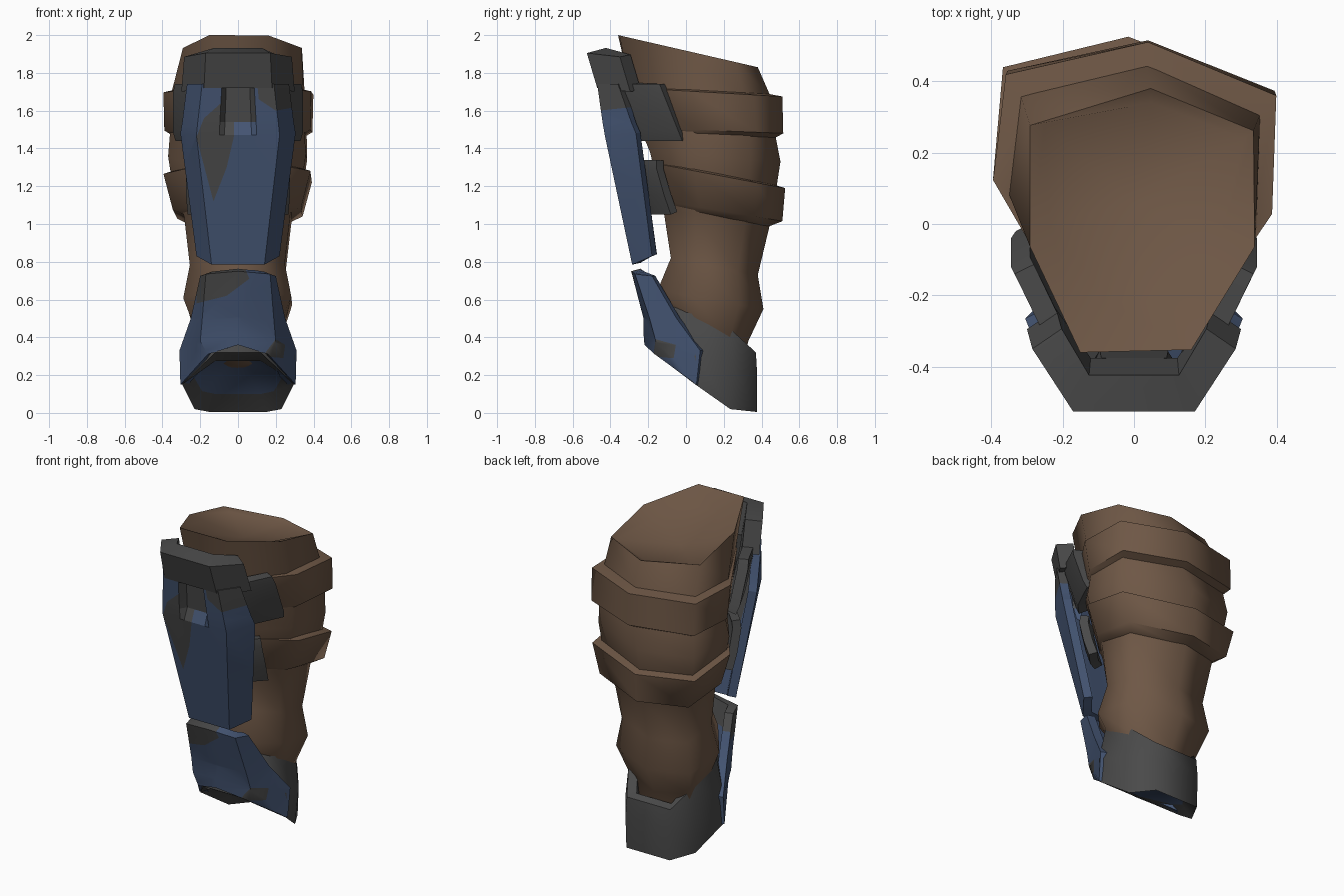
import bpy, bmesh, math
from mathutils import Vector

if "Cube" in bpy.data.objects:
    bpy.data.objects.remove(bpy.data.objects["Cube"])


def material(name, rgb):
    m = bpy.data.materials.new(name)
    m.diffuse_color = (*rgb, 1)
    m.use_nodes = True
    m.node_tree.nodes["Principled BSDF"].inputs["Base Color"].default_value = m.diffuse_color
    return m


BROWN = material("brown leather", (0.155, 0.095, 0.06))
BLUE = material("blue armour", (0.058, 0.09, 0.17))
GREY = material("dark grey", (0.068, 0.068, 0.068))


def finish(bm, name, mats, angle, thickness=0, soft_sides=False):
    if soft_sides:
        bmesh.ops.recalc_face_normals(bm, faces=bm.faces)
    me = bpy.data.meshes.new(name)
    bm.to_mesh(me)
    bm.free()
    ob = bpy.data.objects.new(name, me)
    bpy.context.collection.objects.link(ob)
    for m in mats:
        me.materials.append(m)
    bpy.ops.object.select_all(action='DESELECT')
    bpy.context.view_layer.objects.active = ob
    ob.select_set(True)
    if thickness:
        s = ob.modifiers.new("thickness", 'SOLIDIFY')
        s.thickness = thickness
        s.offset = -1
        s.use_even_offset = True
        bpy.ops.object.modifier_apply(modifier=s.name)
    bpy.ops.object.shade_smooth_by_angle(angle=math.radians(angle))
    if soft_sides:  # upright edges stay smooth around the limb
        for e in ob.data.edges:
            a, b = (ob.data.vertices[i].co for i in e.vertices)
            if abs(a.z - b.z) > .7 * (a - b).length:
                e.use_edge_sharp = False
    return ob


def loft(rings, closed=False, start=None, end=None):
    """Skin closed rings; optionally fan to end points or close into a torus."""
    bm = bmesh.new()
    vs = [[bm.verts.new(p) for p in r] for r in rings]
    n = len(vs[0])
    pairs = list(zip(vs, vs[1:])) + ([(vs[-1], vs[0])] if closed else [])
    for a, b in pairs:
        for i in range(n):
            j = (i + 1) % n
            bm.faces.new((a[i], b[i], b[j], a[j]))
    for ring, tip in ((vs[0], start), (vs[-1], end)):
        if tip:
            t = bm.verts.new(tip)
            for i in range(n):
                bm.faces.new((ring[i], ring[(i + 1) % n], t))
    return bm


def grid(rows):
    """Open sheet: rows run top to bottom, points left to right."""
    bm = bmesh.new()
    vs = [[bm.verts.new(p) for p in r] for r in rows]
    for a, b in zip(vs, vs[1:]):
        for i in range(len(a) - 1):
            bm.faces.new((a[i], b[i], b[i + 1], a[i + 1]))
    return bm


def mirrored(half):
    """Right-hand points listed centre to side become a full left-right row."""
    left = [(-x, y, z) for x, y, z in reversed(half)]
    return left + [p for p in half if p[0] > 0]


def paint(bm, poly, index):
    """Cut a convex patch, given in front view (counter-clockwise), and colour it."""
    sides = []
    for (x0, z0), (x1, z1) in zip(poly, poly[1:] + poly[:1]):
        sides.append((Vector((x0, 0, z0)), Vector((z0 - z1, 0, x1 - x0)).normalized()))
    for co, no in sides:
        geom = bm.verts[:] + bm.edges[:] + bm.faces[:]
        bmesh.ops.bisect_plane(bm, geom=geom, plane_co=co, plane_no=no, dist=1e-5)
    for f in bm.faces:
        c = f.calc_center_median()
        if all((c - co).dot(no) > 0 for co, no in sides):
            f.material_index = index


# Seven-sided leg sections: x as a fraction of half width, t from front to back
UPPER = [(-.43, .02), (.45, 0), (.98, .39), (1.01, .81), (.1, 1), (-.91, .885), (-1, .51)]
LOWER = [(-.43, .02), (.45, 0), (.97, .3), (.99, .77), (-.04, 1), (-.93, .875), (-1, .42)]
RIM = [(-.45, 0), (.48, .01), (1.01, .4), (1, .84), (.14, 1), (-.87, .86), (-.87, .4)]
HOLLOW = [(-.07, -.22), (.1, -.22), (.24, -.04), (.31, .24), (.05, .34), (-.25, .28), (-.235, 0)]


def leg_ring(zf, zb, yf, yb, w, section=None):
    section = section or (UPPER if zf > 1.4 else LOWER)
    return [(x * w, yf + (yb - yf) * t, zf + (zb - zf) * t) for x, t in section]


# Leg: shallow hollow at the top, broad rim, then the outer wall
levels = [(1.74, 1.67, -.30, .45, .35),
          (1.5, 1.46, -.24, .475, .36), (1.38, 1.33, -.19, .50, .37),
          (1.25, 1.2, -.16, .48, .35), (1.08, .98, -.12, .44, .285),
          (.82, .73, -.08, .38, .255), (.65, .55, -.15, .41, .29),
          (.55, .38, -.08, .33, .24), (.32, .22, -.04, .29, .2)]
bowl = [[(x, y, 1.885 - .2 * y) for x, y in HOLLOW],
        leg_ring(2.0, 1.83, -.36, .38, .335, RIM)]
finish(loft(bowl + [leg_ring(*l) for l in levels], start=(0, .06, 1.82), end=(0, .12, .25)),
       "leg", [BROWN], 66, soft_sides=True)

# Two leather straps around the leg
straps = {
    "upper_strap": [(1.73, 1.69, -.28, .43, .34), (1.72, 1.675, -.28, .51, .395),
                    (1.51, 1.48, -.23, .515, .39), (1.48, 1.45, -.22, .46, .34)],
    "lower_strap": [(1.34, 1.21, -.16, .46, .33), (1.32, 1.19, -.16, .525, .395),
                    (1.12, 1.015, -.12, .51, .345), (1.09, .98, -.11, .42, .27)]}
for name, rings in straps.items():
    finish(loft([leg_ring(*r) for r in rings], closed=True), name, [BROWN], 50, soft_sides=True)

# Shin plate with a recessed slot at the top and worn patches
rows = []
for z, zw, y, corner, wing, yw, slot in [(1.74, 1.74, -.47, .19, .27, -.36, .045),
                                         (1.54, 1.54, -.442, .213, .295, -.29, .04),
                                         (1.47, 1.48, -.43, .22, .305, -.265, 0),
                                         (.785, .83, -.285, .14, .22, -.18, 0)]:
    k = corner / .2
    rows.append(mirrored([(.065 * k, y + slot, z), (.09 * k, y, z),
                          (corner, y, z), (wing, yw, zw)]))
bm = grid(rows)
for f in bm.faces:
    c = f.calc_center_median()
    f.material_index = int(abs(c.x) < .08 and c.z > 1.54)
paint(bm, [(-.22, 1.46), (-.13, 1.12), (-.06, 1.3), (-.02, 1.47), (-.02, 1.55),
           (-.09, 1.64), (-.18, 1.56)], 1)
paint(bm, [(.11, 1.66), (.2, 1.6), (.31, 1.62), (.31, 1.76), (.1, 1.76)], 1)
finish(bm, "shin_plate", [BLUE, GREY], 20, .05)


def band(name, path, rows, thickness, split=False):
    """Bent bar on a plan path; rows give height, y shift, width scale. Split leaves two sides."""
    pts = [mirrored([(x * s, y + dy, z + dz) for x, y, dz in path]) for z, dy, s in rows]
    bm = grid(pts)
    if split:
        mid = [f for f in bm.faces if abs(f.calc_center_median().x) < .02]
        bmesh.ops.delete(bm, geom=mid, context='FACES')
    finish(bm, name, [GREY], 25, thickness)


# Knee bar and the paired brackets holding the shin plate
band("knee_bar", [(.18, -.525, 0), (.30, -.35, -.02)],
     [(1.905, 0, .95), (1.72, .055, 1)], .10)
band("upper_bracket", [(.18, -.34, 0), (.25, -.27, 0), (.345, -.08, 0)],
     [(1.74, -.06, .97), (1.69, -.04, 1), (1.49, .04, 1), (1.44, .06, .96)], .06, True)
band("lower_bracket", [(.14, -.23, 0), (.2, -.2, 0), (.275, -.125, 0)],
     [(1.34, -.03, .97), (1.29, -.03, 1), (1.15, .01, 1), (1.05, .045, .97)], .05, True)

# Heel cup: lip, wall, bottom rim and blue hollow sole


def full_ring(half):
    return half + [(-x, y, z) for x, y, z in reversed(half)]


top = full_ring([(.12, -.1, .57), (.235, .03, .53), (.23, .24, .44), (.15, .37, .32)])
mid = full_ring([(.13, -.15, .42), (.3, .05, .3), (.245, .25, .25), (.155, .377, .2)])
bottom = full_ring([(.12, -.175, .32), (.295, .05, .15), (.23, .235, .02), (.15, .375, .005)])
lip = [(x * .8, .1 + (y - .1) * .8, z + .01) for x, y, z in top]
inner = [(x * .75, y * .75 + .03, z - .15) for x, y, z in top]
sole = full_ring([(.12, -.1, .275), (.24, .05, .2), (.19, .2, .115), (.12, .3, .1)])
bm = loft([inner, lip, top, mid, bottom, sole], end=(0, .14, .29))
bmesh.ops.recalc_face_normals(bm, faces=bm.faces)
for f in bm.faces:
    f.material_index = int(len(f.verts) == 3)
finish(bm, "heel_cup", [GREY, BLUE], 65)

# Ankle plate flaring over the front of the foot
bm = grid([mirrored(r) for r in (
    [(0, -.29, .75), (.17, -.27, .735), (.2, -.18, .725)],
    [(0, -.225, .5), (.19, -.19, .49), (.25, -.05, .5)],
    [(0, -.225, .42), (.2, -.16, .38), (.31, .075, .33)],
    [(0, -.22, .36), (.16, -.165, .31), (.305, .055, .15)])])
paint(bm, [(-.22, .58), (-.06, .62), (.06, .71), (.04, .76), (-.22, .76)], 1)
paint(bm, [(.13, .3), (.24, .29), (.25, .36), (.2, .39)], 1)
finish(bm, "ankle_plate", [BLUE, GREY], 35, .05)
